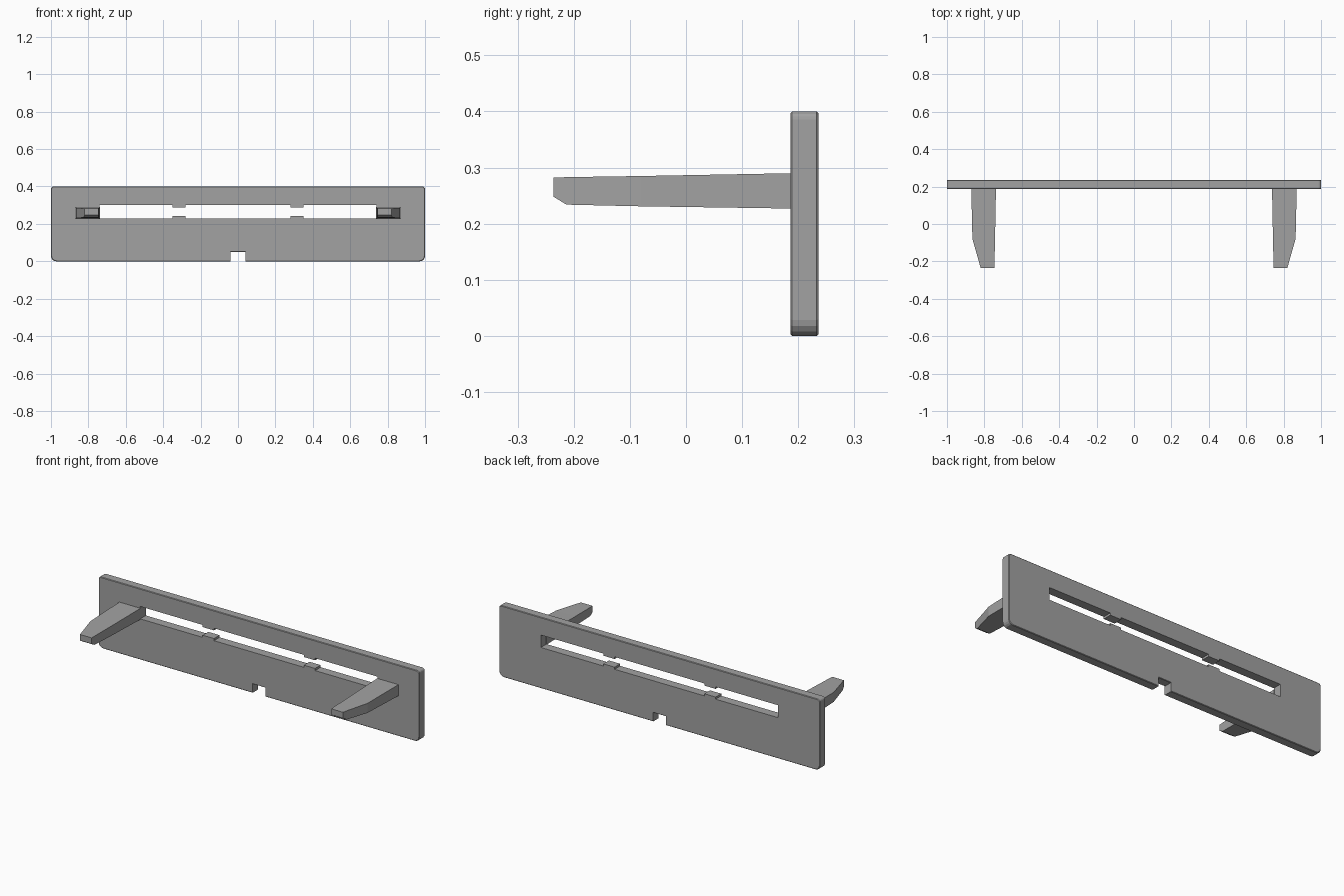
import bpy, bmesh, math

if "Cube" in bpy.data.objects:
    bpy.data.objects.remove(bpy.data.objects["Cube"])

grey = bpy.data.materials.new("mid grey")
grey.diffuse_color = (0.36, 0.36, 0.36, 1)
grey.use_nodes = True
grey.node_tree.nodes["Principled BSDF"].inputs["Base Color"].default_value = grey.diffuse_color


def finish(bm, name):
    bmesh.ops.recalc_face_normals(bm, faces=bm.faces[:])
    mesh = bpy.data.meshes.new(name)
    bm.to_mesh(mesh)
    bm.free()
    mesh.materials.append(grey)
    obj = bpy.data.objects.new(name, mesh)
    bpy.context.collection.objects.link(obj)
    return obj


def corner(cx, cz, r, start, steps=4):
    """Quarter arc, counter-clockwise from the start angle in degrees."""
    angles = [math.radians(start + 90 * i / steps) for i in range(steps + 1)]
    return [(cx + r * math.cos(a), cz + r * math.sin(a)) for a in angles]


def ring(bm, points, y):
    return [bm.verts.new((x, y, z)) for x, z in points]


def bridge(bm, a, b):
    for i in range(len(a)):
        j = (i + 1) % len(a)
        bm.faces.new((a[i], a[j], b[j], b[i]))


# Face plate: rounded outline with a cable notch in the lower edge
Y0, Y1, RIM = 0.186, 0.236, 0.003
rb, rt = 0.028, 0.014
outline = [(-0.04, 0), (-0.04, 0.05), (0.04, 0.05), (0.04, 0)]
outline += corner(1 - rb, rb, rb, 270) + corner(1 - rt, 0.4 - rt, rt, 0)
outline += corner(-1 + rt, 0.4 - rt, rt, 90) + corner(-1 + rb, rb, rb, 180)
inset = [(x * (1 - RIM), 0.2 + (z - 0.2) * (1 - RIM * 5)) for x, z in outline]

# Long slot with two pairs of small tabs
half = [(0.28, 0.23), (0.28, 0.242), (0.35, 0.242), (0.35, 0.23), (0.74, 0.23)]
lower = [(-x, z) for x, z in reversed(half)] + half
slot = lower + [(x, 0.53 - z) for x, z in reversed(lower)]

bm = bmesh.new()
outer = [ring(bm, p, y) for p, y in
         ((inset, Y0), (outline, Y0 + RIM), (outline, Y1 - RIM), (inset, Y1))]
hole = [ring(bm, slot, y) for y in (Y0, Y1)]
for a, b in zip(outer, outer[1:]):
    bridge(bm, a, b)
bridge(bm, *hole)
for loops in ((outer[0], hole[0]), (outer[-1], hole[1])):
    edges = []
    for loop in loops:
        for i in range(len(loop)):
            pair = (loop[i], loop[(i + 1) % len(loop)])
            edges.append(bm.edges.get(pair) or bm.edges.new(pair))
    bmesh.ops.triangle_fill(bm, edges=edges, use_beauty=True)
finish(bm, "face_plate")

# Tapered prongs: cross-sections as y, inner x, outer x, bottom z, top z
sections = [(0.19, 0.738, 0.87, 0.227, 0.29),
            (-0.08, 0.743, 0.864, 0.231, 0.285),
            (-0.213, 0.746, 0.826, 0.234, 0.283),
            (-0.236, 0.747, 0.82, 0.248, 0.282)]
for side, label in ((-1, "left"), (1, "right")):
    bm = bmesh.new()
    rings = [ring(bm, [(side * a, lo), (side * b, lo), (side * b, hi), (side * a, hi)], y)
             for y, a, b, lo, hi in sections]
    for a, b in zip(rings, rings[1:]):
        bridge(bm, a, b)
    bm.faces.new(rings[0])
    bm.faces.new(rings[-1])
    finish(bm, label + "_prong")
